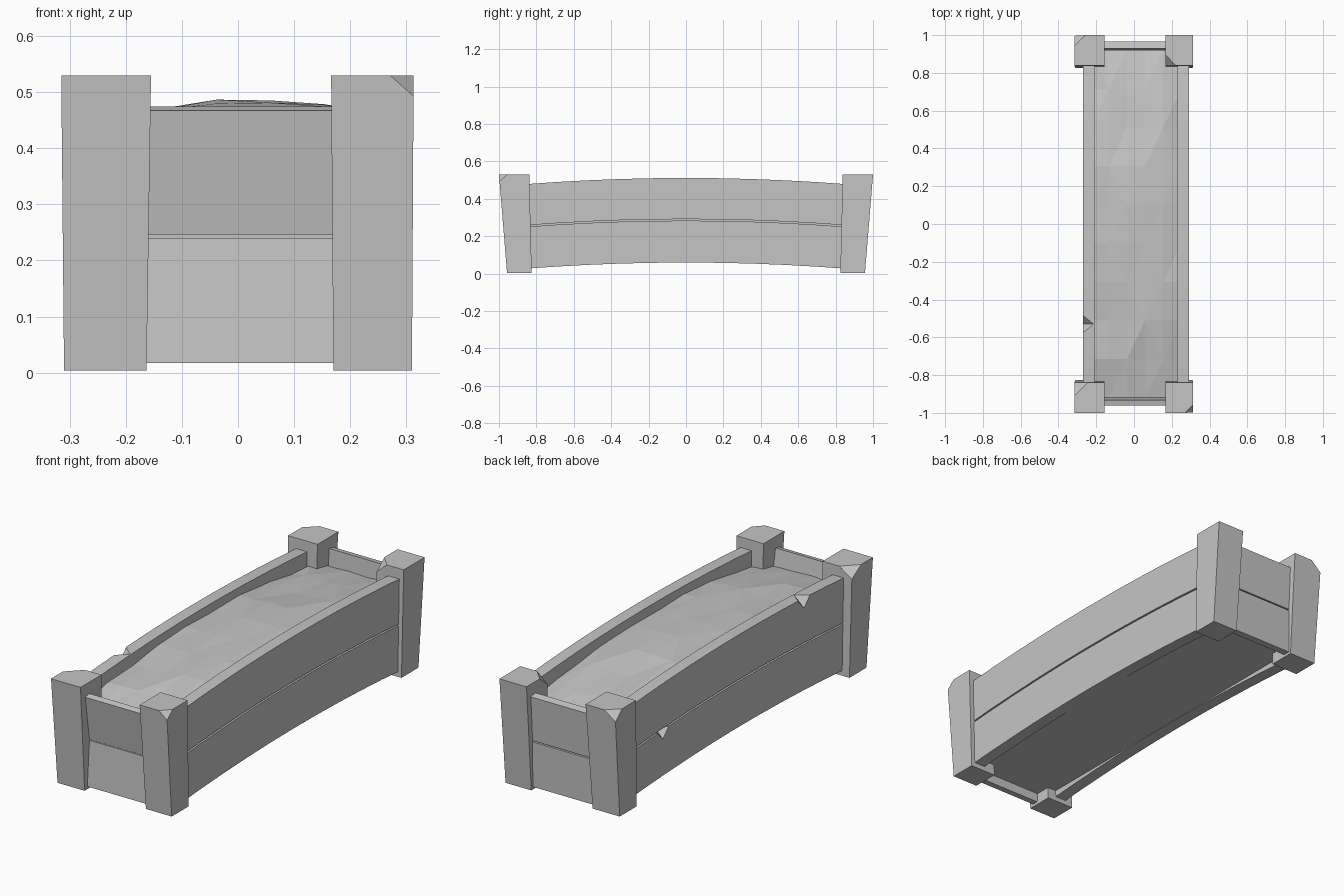
import bpy, bmesh, random
from mathutils import Matrix, Vector

random.seed(4)
if "Cube" in bpy.data.objects:
    bpy.data.objects.remove(bpy.data.objects["Cube"])

GREY = (0.56, 0.56, 0.56, 1)
grey = bpy.data.materials.new("plain grey")
grey.use_nodes = True
grey.diffuse_color = GREY
grey.node_tree.nodes["Principled BSDF"].inputs["Base Color"].default_value = GREY


def finish(name, bm):
    bmesh.ops.recalc_face_normals(bm, faces=bm.faces[:])
    mesh = bpy.data.meshes.new(name)
    bm.to_mesh(mesh)
    bm.free()
    mesh.materials.append(grey)
    obj = bpy.data.objects.new(name, mesh)
    bpy.context.collection.objects.link(obj)
    return obj


def loft(name, rings):
    """Skin a row of matching cross-sections and cap both ends."""
    bm = bmesh.new()
    loops = [[bm.verts.new(p) for p in ring] for ring in rings]
    count = len(loops[0])
    for a, b in zip(loops, loops[1:]):
        for i in range(count):
            j = (i + 1) % count
            bm.faces.new((a[i], a[j], b[j], b[i]))
    bm.faces.new(loops[0])
    bm.faces.new(loops[-1])
    return finish(name, bm)


def rect(x0, x1, y0, y1, z0, z1):
    """Four corners, at height z0 along y0 and z1 along y1."""
    return [(x0, y0, z0), (x1, y0, z0), (x1, y1, z1), (x0, y1, z1)]


def chip(obj, centre, size):
    """Knock a corner or edge off with an eight-sided cutter."""
    bm = bmesh.new()
    bmesh.ops.create_uvsphere(bm, u_segments=4, v_segments=2, radius=1)
    bm.transform(Matrix.Translation(centre) @ Matrix.Diagonal(Vector((*size, 1))))
    cutter = finish("chip_cutter", bm)
    cutter.hide_render = True
    mod = obj.modifiers.new("chip", 'BOOLEAN')
    mod.operation = 'DIFFERENCE'
    mod.solver = 'EXACT'
    mod.object = cutter
    bpy.context.view_layer.objects.active = obj
    bpy.ops.object.modifier_apply(modifier=mod.name)
    bpy.data.objects.remove(cutter)


def arch(y):
    return 0.031 * (1 - (y / 0.83) ** 2)


# Corner posts, flaring outward towards the top
TOP = 0.53
posts = {}
for end, s in (("front", -1), ("back", 1)):
    for side, low, high in (("right", (-0.31, -0.163), (-0.315, -0.155)),
                            ("left", (0.17, 0.31), (0.166, 0.313))):
        posts[end, side] = loft(f"{end}_{side}_post", [
            rect(*low, s * 0.825, s * 0.957, 0.004, 0.004),
            rect(*high, s * 0.838, s * 1.0, TOP, TOP)])

# Broken post corners
chip(posts["front", "right"], (-0.315, -0.838, TOP), (0.07, 0.07, 0.045))
chip(posts["front", "left"], (0.313, -1, TOP), (0.042, 0.045, 0.04))
chip(posts["back", "right"], (-0.315, 1, TOP), (0.058, 0.055, 0.05))
chip(posts["back", "left"], (0.166, 0.838, TOP), (0.055, 0.06, 0.05))

# Arched side boards, two per side
STEPS = 10
boards = {}
for side, x0, x1 in (("right", -0.27, -0.21), ("left", 0.23, 0.29)):
    for level, z0, z1 in (("lower", 0.028, 0.252), ("upper", 0.26, 0.48)):
        rings = []
        for i in range(STEPS + 1):
            y = -0.88 + 1.76 * i / STEPS
            a, b = z0 + arch(y), z1 + arch(y)
            rings.append([(x0, y, a), (x1, y, a), (x1, y, b), (x0, y, b)])
        boards[side, level] = loft(f"{side}_{level}_board", rings)

# Splintered board edges
chip(boards["right", "upper"], (-0.27, -0.53, 0.48 + arch(0.53)), (0.055, 0.048, 0.05))
chip(boards["right", "lower"], (-0.27, 0.565, 0.252 + arch(0.565)), (0.045, 0.045, 0.045))

# End boards: outer face positions at bottom and top of each, then thickness
for end, s, lower, upper, thick in (("front", -1, (0.936, 0.924), (0.925, 0.962), 0.03),
                                    ("back", 1, (0.945, 0.95), (0.95, 0.965), 0.035)):
    for level, outer, z0, z1, drop in (("lower", lower, 0.017, 0.24, 0),
                                       ("upper", upper, 0.246, 0.467, 0.007)):
        loft(f"{end}_{level}_board", [
            rect(-0.2, 0.2, s * outer[0], s * (outer[0] - thick), z0, z0),
            rect(-0.2, 0.2, s * outer[1], s * (outer[1] - thick), z1, z1 + drop)])

# Lumpy soil filling the bed, with a level underside
COLS, ROWS = 5, 9
X0, X1, Y = -0.23, 0.25, 0.92
bm = bmesh.new()


def layer(height):
    return [[bm.verts.new((X0 + (X1 - X0) * i / COLS, y, height(i, y)))
             for i in range(COLS + 1)]
            for y in (-Y + 2 * Y * j / ROWS for j in range(ROWS + 1))]


def soil_height(i, y):
    crown = 0.4 + 0.08 * (1 - (y / Y) ** 2)
    edge = 0.012 if i in (0, COLS) else 0
    return crown - edge + random.uniform(-0.012, 0.009)


top = layer(soil_height)
base = layer(lambda i, y: 0.06)
for j in range(ROWS):
    for i in range(COLS):
        a, b, c, d = top[j][i], top[j][i + 1], top[j + 1][i + 1], top[j + 1][i]
        if (i + j) % 2:
            bm.faces.new((a, b, c))
            bm.faces.new((a, c, d))
        else:
            bm.faces.new((a, b, d))
            bm.faces.new((b, c, d))
        bm.faces.new((base[j][i], base[j + 1][i], base[j + 1][i + 1], base[j][i + 1]))
for j in range(ROWS):
    for i in (0, COLS):
        bm.faces.new((top[j][i], top[j + 1][i], base[j + 1][i], base[j][i]))
for i in range(COLS):
    for j in (0, ROWS):
        bm.faces.new((top[j][i], top[j][i + 1], base[j][i + 1], base[j][i]))
finish("soil", bm)
